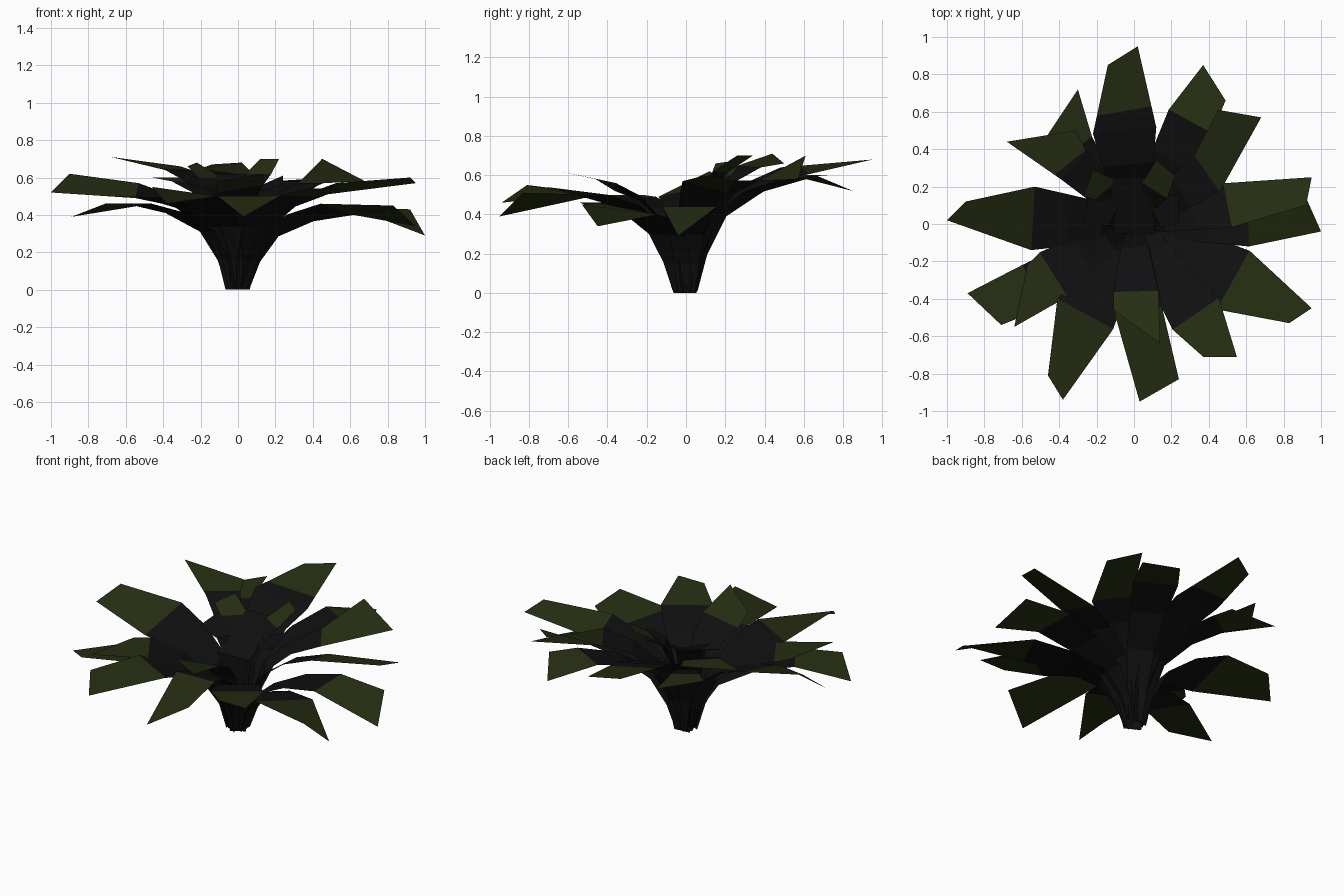
import bpy
import bmesh
from mathutils import Vector

default_cube = bpy.data.objects.get("Cube")
if default_cube:
    bpy.data.objects.remove(default_cube, do_unlink=True)


def make_material(name, colour):
    material = bpy.data.materials.new(name)
    material.use_nodes = True
    material.diffuse_color = colour
    shader = material.node_tree.nodes["Principled BSDF"]
    shader.inputs["Base Color"].default_value = colour
    shader.inputs["Roughness"].default_value = 1
    shader.inputs["Specular IOR Level"].default_value = 0
    return material


dark_stem = make_material("dark stem", (0.005, 0.005, 0.0055, 1))
leaf_green = make_material("leaf green", (0.019, 0.027, 0.006, 1))

# Stalk rows from root to shoulder: outward, upward and width fractions
STALK = [(0, 0, 0.3), (0.08, 0.33, 0.45), (0.25, 0.67, 0.62), (0.6, 0.89, 0.8), (1, 1, 1)]
ROOT_RADIUS = 0.045
leaf_count = 0


def leaf(name, left_tip, right_tip, shoulder, half_width, tilt=0, dark_part=0):
    """Ribbon leaf: curved stalk to the shoulder, then a flat blade. Sizes in hundredths.
    A positive tilt raises the left edge of the shoulder."""
    global leaf_count
    left_tip, right_tip, shoulder = (Vector(p) / 100 for p in (left_tip, right_tip, shoulder))
    outward = Vector((shoulder.x, shoulder.y, 0))
    reach = outward.length
    outward.normalize()
    side = Vector((-outward.y, outward.x, 0)) * half_width / 100
    root_height = (leaf_count % 3) * 0.008
    leaf_count += 1

    # Stalk rows
    rows = []
    for out, up, wide in STALK:
        centre = outward * (ROOT_RADIUS + (reach - ROOT_RADIUS) * out)
        centre.z = root_height + (shoulder.z - root_height) * up
        edge = side * wide
        edge.z = tilt / 100 * out
        rows.append((centre + edge, centre - edge))

    # Blade rows, with an extra one where the colour changes partway
    shoulder_left, shoulder_right = rows[-1]
    dark_rows = len(rows) - 1
    if 0 < dark_part < 1:
        rows.append((shoulder_left.lerp(left_tip, dark_part),
                     shoulder_right.lerp(right_tip, dark_part)))
    if dark_part > 0:
        dark_rows += 1
    rows.append((left_tip, right_tip))

    bm = bmesh.new()
    verts = [[bm.verts.new(p) for p in row] for row in rows]
    for i, (near, far) in enumerate(zip(verts, verts[1:])):
        face = bm.faces.new((near[0], near[1], far[1], far[0]))
        face.material_index = 0 if i < dark_rows else 1
    mesh = bpy.data.meshes.new(name)
    bm.to_mesh(mesh)
    bm.free()
    mesh.materials.append(dark_stem)
    mesh.materials.append(leaf_green)
    bpy.context.collection.objects.link(bpy.data.objects.new(name, mesh))


# Back leaves
leaf("back_leaf", (-14, 85, 67), (2, 95, 68), (-5, 50, 61), 17, tilt=3, dark_part=0.26)
leaf("back_left_outer_leaf", (37, 85, 52), (49, 66, 60), (30, 55, 58), 13)
leaf("back_left_upper_leaf", (45, 61, 70), (68, 57, 58), (39, 27, 57), 12)
leaf("back_right_upper_leaf", (-68, 44, 71), (-31, 50, 66), (-32, 31, 64), 10, dark_part=0.12)
leaf("back_right_lower_leaf", (-46, 48, 60), (-30, 72, 60), (-29, 42, 58), 8)

# Side leaves
leaf("left_upper_leaf", (95, 25, 57), (92, 10, 60), (50, 10, 54), 12, tilt=-3)
leaf("left_drooping_leaf", (92, 14, 43), (100, -4, 29), (61, 2, 44), 14)
leaf("right_leaf", (-100, 2, 52), (-90, 12, 62), (-54, 3, 53), 17, tilt=-4)

# Front leaves
leaf("front_left_outer_leaf", (95, -45, 34), (83, -53, 45), (53, -30, 43), 18, tilt=-3)
leaf("front_left_inner_leaf", (55, -71, 54), (37, -71, 54), (33, -48, 50), 15)
leaf("front_lower_leaf", (24, -83, 51), (3, -95, 39), (2, -45, 50), 13)
leaf("front_upper_leaf", (14, -64, 62), (-11, -46, 58), (1, -36, 54), 12, tilt=2)
leaf("front_right_leaf", (-38, -94, 46), (-46, -81, 55), (-26, -48, 50), 17)
leaf("front_right_outer_leaf", (-71, -54, 46), (-89, -37, 39), (-53, -33, 46), 13)
leaf("front_right_upper_leaf", (-64, -55, 50), (-57, -22, 50), (-43, -27, 49), 14)

# Short inner leaves; the dark heart leaf folds back over the middle
leaf("inner_right_leaf", (-27, 15, 66), (-22, 29, 68), (-15, 18, 60), 8)
leaf("inner_left_leaf", (12, 34, 70), (22, 26, 70), (11, 18, 62), 8)
leaf("heart_right_leaf", (-27, 0, 57), (-24, 16, 61), (-10, 6, 53), 8, dark_part=1)
leaf("heart_left_leaf", (24, 16, 61), (24, 0, 56), (10, 6, 53), 8, dark_part=1)
leaf("heart_folded_leaf", (12, 25, 62), (-12, 25, 62), (0, -5, 47), 11, dark_part=1)
